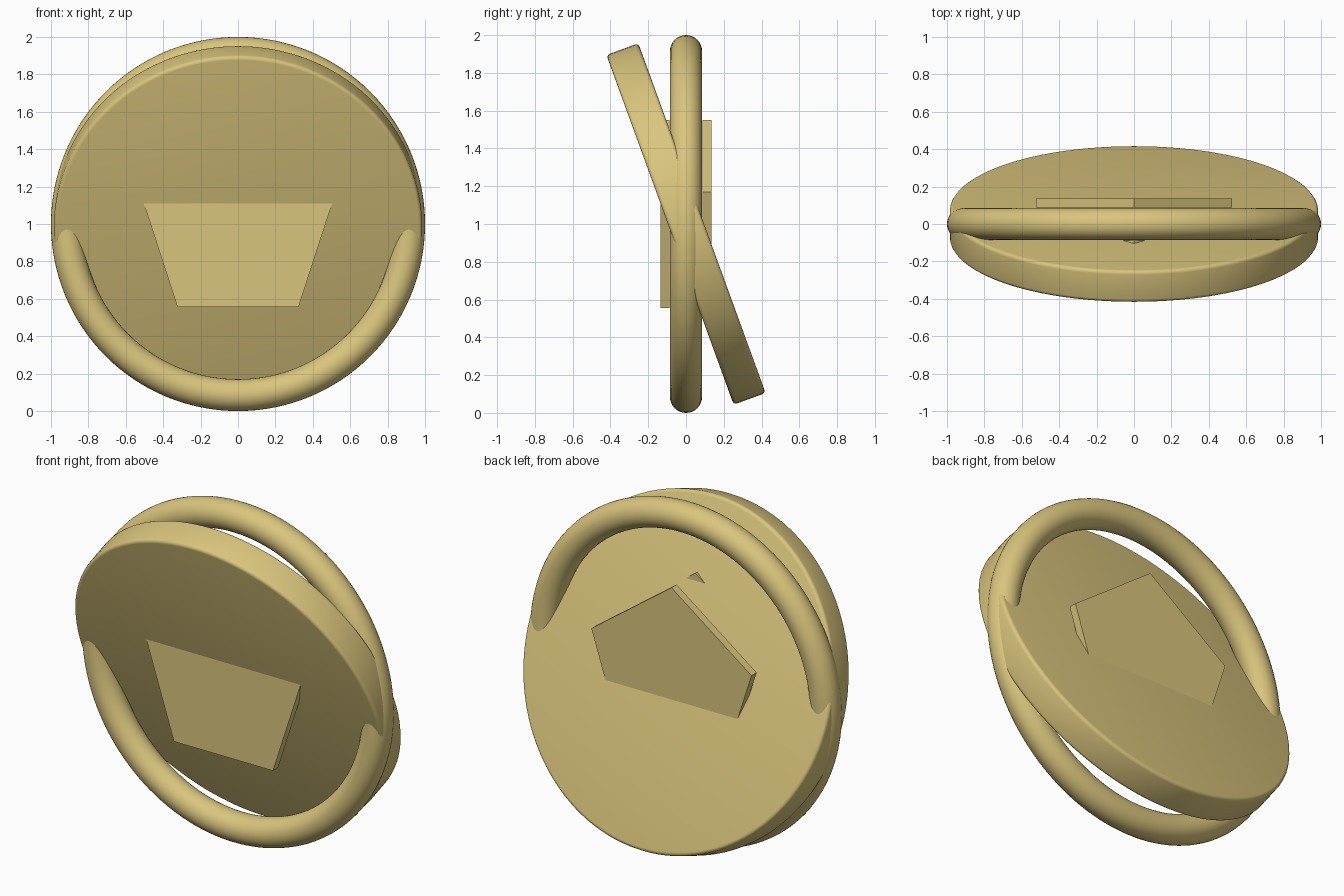
import bpy, bmesh, math

if "Cube" in bpy.data.objects:
    bpy.data.objects.remove(bpy.data.objects["Cube"])

gold = bpy.data.materials.new("pale gold")
gold.diffuse_color = (0.70, 0.56, 0.205, 1)
gold.use_nodes = True
gold.node_tree.nodes["Principled BSDF"].inputs["Base Color"].default_value = gold.diffuse_color


def finish(obj, name, smooth=True):
    obj.name = name
    obj.data.materials.append(gold)
    if smooth:
        bpy.ops.object.shade_smooth_by_angle(angle=math.radians(40))
    return obj


# Upright ring
bpy.ops.mesh.primitive_torus_add(major_radius=0.915, minor_radius=0.085,
                                 major_segments=128, minor_segments=32,
                                 location=(0, 0, 1), rotation=(math.pi / 2, 0, 0))
finish(bpy.context.object, "ring")

# Tilted disc with softened rim
bpy.ops.mesh.primitive_cylinder_add(vertices=128, radius=0.985, depth=0.18,
                                    location=(0, 0, 1),
                                    rotation=(math.radians(110), 0, 0))
disc = bpy.context.object
bevel = disc.modifiers.new("rim", 'BEVEL')
bevel.width = 0.02
bevel.segments = 4
bevel.limit_method = 'ANGLE'
bevel.angle_limit = math.radians(40)
bpy.ops.object.modifier_apply(modifier="rim")
finish(disc, "tilted_disc")


# Pentagon plates on both sides of the ring plane
def pentagon(name, y0, y1):
    bm = bmesh.new()
    ring = [(0.55 * math.sin(i * math.tau / 5), 1 + 0.55 * math.cos(i * math.tau / 5))
            for i in range(5)]
    face = bm.faces.new([bm.verts.new((x, y0, z)) for x, z in ring])
    ext = bmesh.ops.extrude_face_region(bm, geom=[face])["geom"]
    bmesh.ops.translate(bm, vec=(0, y1 - y0, 0),
                        verts=[v for v in ext if isinstance(v, bmesh.types.BMVert)])
    bmesh.ops.recalc_face_normals(bm, faces=bm.faces)
    mesh = bpy.data.meshes.new(name)
    bm.to_mesh(mesh)
    bm.free()
    obj = bpy.data.objects.new(name, mesh)
    bpy.context.collection.objects.link(obj)
    finish(obj, name, smooth=False)


pentagon("front_pentagon", -0.136, -0.088)
pentagon("back_pentagon", 0.088, 0.136)
